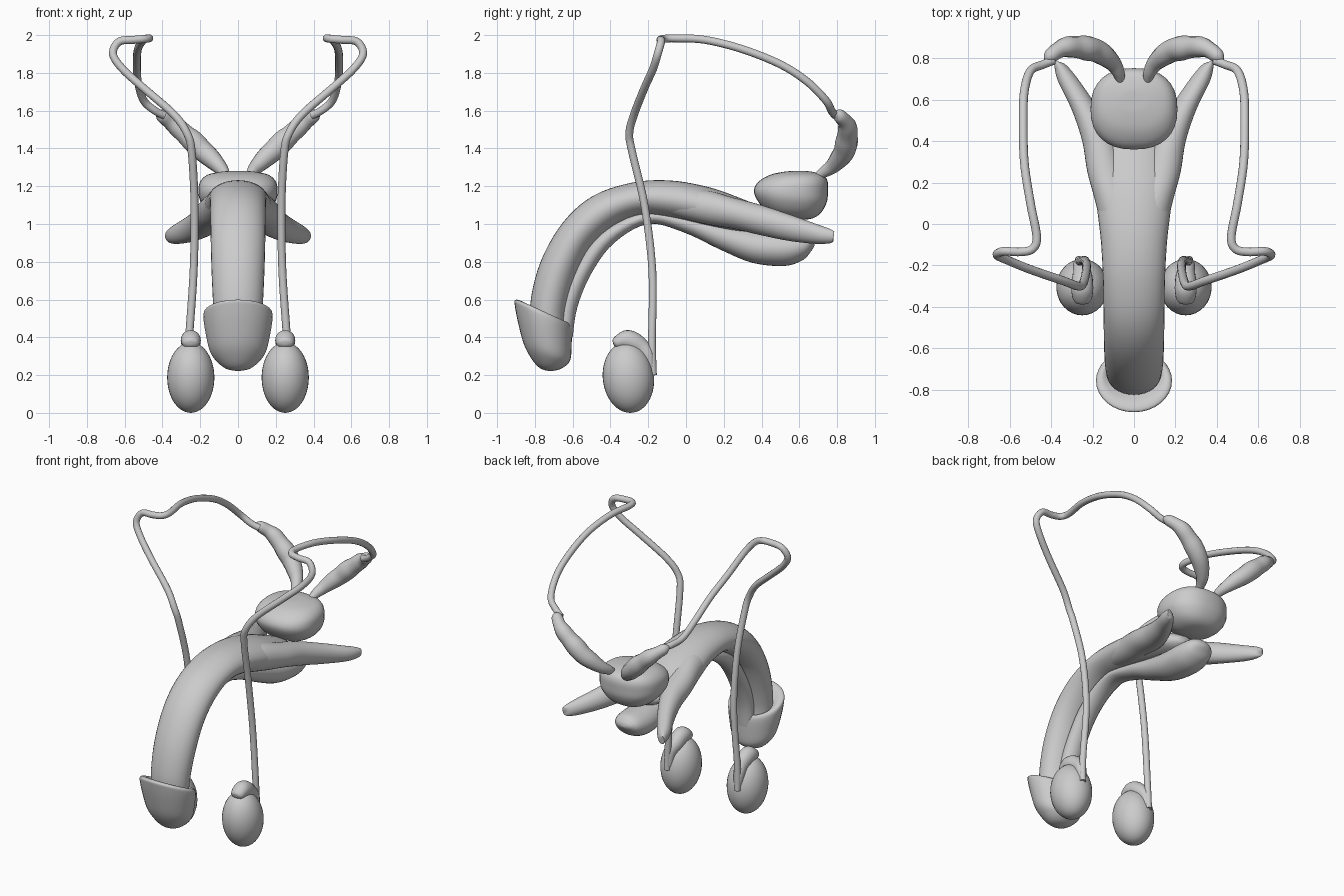
import bpy, bmesh, math
from mathutils import Vector


def resample(rows, steps):
    """Catmull-Rom interpolation of rows of numbers."""
    out = []
    n = len(rows)
    for i in range(n - 1):
        a, b = rows[max(i - 1, 0)], rows[i]
        c, d = rows[i + 1], rows[min(i + 2, n - 1)]
        for s in range(steps):
            t = s / steps
            out.append([0.5 * (2 * q + (r - p) * t + (2 * p - 5 * q + 4 * r - e) * t * t
                               + (3 * q - p - 3 * r + e) * t ** 3)
                        for p, q, r, e in zip(a, b, c, d)])
    out.append(list(rows[-1]))
    return out


def finish(ob, mirror):
    bpy.ops.object.select_all(action='DESELECT')
    ob.select_set(True)
    bpy.context.view_layer.objects.active = ob
    if ob.type == 'CURVE':
        bpy.ops.object.convert(target='MESH')
        ob = bpy.context.object
    if mirror:
        ob.modifiers.new("Mirror", 'MIRROR').use_mirror_merge = False
    bpy.ops.object.shade_smooth_by_angle(angle=math.radians(60))
    return ob


def loft(name, rings, mirror=False, steps=5, sides=32, power=1.0):
    """Skin oval rings given as (y1, z1, y2, z2, x centre, half width)."""
    bm = bmesh.new()
    loops = []
    for y1, z1, y2, z2, x, w in resample(rings, steps):
        c = Vector((x, (y1 + y2) / 2, (z1 + z2) / 2))
        v = Vector((0, (y1 - y2) / 2, (z1 - z2) / 2))
        loop = []
        for k in range(sides):
            a = math.tau * k / sides
            ca, sa = [math.copysign(abs(f(a)) ** power, f(a)) for f in (math.cos, math.sin)]
            loop.append(bm.verts.new(c + Vector((max(w, 0.002) * ca, 0, 0)) + v * sa))
        loops.append(loop)
    for p, q in zip(loops, loops[1:]):
        for k in range(sides):
            j = (k + 1) % sides
            bm.faces.new((p[k], p[j], q[j], q[k]))
    bm.faces.new(loops[0])
    bm.faces.new(loops[-1])
    bmesh.ops.recalc_face_normals(bm, faces=bm.faces)
    me = bpy.data.meshes.new(name)
    bm.to_mesh(me)
    bm.free()
    ob = bpy.data.objects.new(name, me)
    bpy.context.collection.objects.link(ob)
    return finish(ob, mirror)


def tube(name, rows, steps=6):
    """Round mirrored tube through rows of (x, y, z, radius)."""
    cu = bpy.data.curves.new(name, 'CURVE')
    cu.dimensions = '3D'
    cu.bevel_depth = 1.0
    cu.bevel_resolution = 5
    cu.use_fill_caps = True
    pts = resample(rows, steps)
    sp = cu.splines.new('POLY')
    sp.points.add(len(pts) - 1)
    for p, (x, y, z, r) in zip(sp.points, pts):
        p.co = (x, y, z, 1)
        p.radius = r
    ob = bpy.data.objects.new(name, cu)
    bpy.context.collection.objects.link(ob)
    return finish(ob, True)


# arched shaft
loft("shaft", [
    (-.80, .42, -.63, .40, 0, .12), (-.825, .57, -.635, .52, 0, .13),
    (-.77, .80, -.59, .70, 0, .14), (-.65, 1.01, -.51, .87, 0, .145),
    (-.49, 1.15, -.38, .99, 0, .147), (-.28, 1.22, -.24, 1.045, 0, .15),
    (-.08, 1.23, -.08, 1.03, 0, .16), (.12, 1.195, .10, .99, 0, .18),
    (.28, 1.14, .26, .96, 0, .17), (.42, 1.08, .42, .95, 0, .13),
    (.50, 1.03, .50, .97, 0, .05)])

# diverging rear roots of the shaft
loft("shaft_root", [
    (-.10, 1.19, -.10, 1.05, .06, .08), (.10, 1.18, .10, 1.00, .095, .09),
    (.25, 1.14, .25, .975, .135, .09), (.40, 1.10, .40, .94, .17, .08),
    (.55, 1.05, .55, .91, .235, .065), (.69, 1.00, .69, .895, .315, .052),
    (.76, .975, .77, .90, .355, .03), (.785, .96, .78, .92, .372, .012)], mirror=True)

# lower channel with rear bulb
loft("lower_channel_bulb", [
    (-.68, .40, -.60, .40, 0, .06), (-.67, .60, -.575, .56, 0, .065),
    (-.59, .78, -.50, .74, 0, .065), (-.45, .96, -.38, .90, 0, .065),
    (-.22, 1.07, -.20, 1.0, 0, .065), (0, 1.05, -.01, .955, 0, .07),
    (.21, 1.0, .18, .865, 0, .085), (.37, .97, .35, .795, 0, .105),
    (.52, .96, .52, .778, 0, .115), (.63, .95, .62, .81, 0, .095),
    (.67, .92, .665, .86, 0, .055), (.68, .895, .68, .885, 0, .01)])

# flared tip
loft("tip_cap", [
    (-.80, .52, -.65, .46, 0, .11), (-.86, .585, -.625, .475, 0, .15),
    (-.905, .598, -.612, .468, 0, .178), (-.905, .56, -.605, .44, 0, .183),
    (-.885, .46, -.605, .37, 0, .17), (-.855, .355, -.61, .29, 0, .147),
    (-.81, .275, -.63, .255, 0, .105), (-.77, .235, -.67, .23, 0, .06),
    (-.73, .222, -.71, .222, 0, .01)])

# rounded gland behind
loft("central_gland", [
    (.56, 1.02, .60, 1.02, 0, .02), (.49, 1.035, .67, 1.03, 0, .10),
    (.42, 1.075, .715, 1.06, 0, .16), (.375, 1.13, .745, 1.115, 0, .20),
    (.36, 1.18, .752, 1.17, 0, .21), (.385, 1.225, .75, 1.225, 0, .20),
    (.45, 1.262, .725, 1.26, 0, .16), (.53, 1.278, .66, 1.278, 0, .08),
    (.58, 1.28, .61, 1.28, 0, .01)], power=.85)

# hanging egg-shaped pair
egg = []
for i in range(13):
    a = math.pi * i / 12
    r, z = math.sin(a), .187 - .187 * math.cos(a)
    yc = -.305 + .01 * math.cos(a)
    egg.append((yc - .136 * r, z, yc + .136 * r, z, .25, .125 * r))
loft("egg_gland", egg, mirror=True, steps=2)

# cap lying over each egg and tapering down its back
loft("egg_cap", [
    (-.385, .365, -.38, .355, .25, .01), (-.385, .395, -.36, .34, .25, .04),
    (-.33, .435, -.33, .335, .25, .052), (-.27, .43, -.29, .32, .25, .052),
    (-.21, .385, -.26, .30, .25, .045), (-.17, .32, -.23, .27, .26, .035),
    (-.165, .22, -.22, .20, .26, .025), (-.185, .12, -.21, .12, .26, .008)],
    mirror=True, sides=20)

# long looping ducts
R = .021
tube("long_duct", [(x, y, z, R) for x, y, z in [
    (.265, -.175, .20), (.26, -.18, .38), (.235, -.178, .75), (.23, -.22, 1.1),
    (.245, -.285, 1.38), (.27, -.30, 1.48), (.34, -.275, 1.58), (.50, -.22, 1.72),
    (.61, -.175, 1.82), (.662, -.15, 1.90), (.63, -.132, 1.965), (.55, -.135, 1.975),
    (.49, -.12, 1.98), (.47, -.06, 1.983), (.50, .10, 1.975), (.53, .30, 1.925),
    (.535, .50, 1.845), (.53, .64, 1.755), (.50, .74, 1.655), (.44, .77, 1.60),
    (.39, .79, 1.575)]])

# lobed rear pouches
tube("rear_pouch", [
    (.425, .79, 1.585, .012), (.405, .81, 1.575, .034), (.365, .84, 1.545, .040),
    (.325, .855, 1.515, .050), (.28, .855, 1.475, .053), (.235, .85, 1.435, .060),
    (.19, .84, 1.39, .057), (.145, .815, 1.35, .052), (.10, .775, 1.305, .040),
    (.075, .73, 1.275, .030), (.065, .69, 1.25, .020)])
